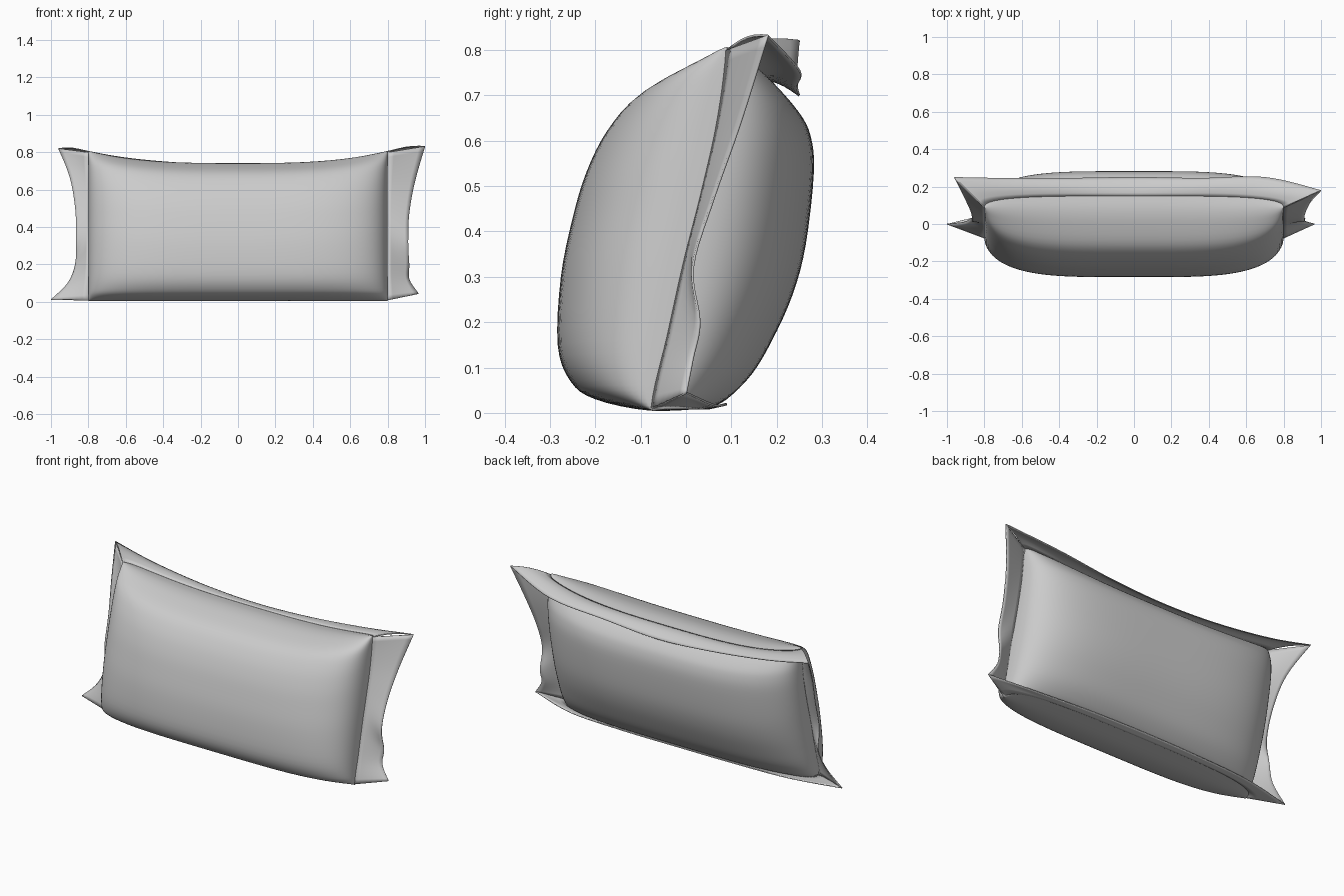
import bpy, bmesh, math
from mathutils import Vector

cube = bpy.data.objects.get("Cube")
if cube:
    bpy.data.objects.remove(cube, do_unlink=True)

fabric = bpy.data.materials.new("grey fabric")
fabric.use_nodes = True
GREY = (0.6, 0.6, 0.6, 1)
fabric.diffuse_color = GREY
bsdf = fabric.node_tree.nodes["Principled BSDF"]
bsdf.inputs["Base Color"].default_value = GREY
bsdf.inputs["Roughness"].default_value = 0.8

HALF = 0.8


def spline(points, t):
    """Smooth curve through the points, t from 0 to 1."""
    p = [Vector(q) for q in points]
    n = len(p) - 1
    i = min(int(t * n), n - 1)
    f = t * n - i
    a, b, c, d = p[max(i - 1, 0)], p[i], p[i + 1], p[min(i + 2, n)]
    return b + 0.5 * f * (c - a + f * (2 * a - 5 * b + 4 * c - d
                                       + f * (3 * (b - c) + d - a)))


def sheet(name, func, nu, nv, flip=False, thickness=0):
    """Grid surface from func(u, v), with both running 0 to 1."""
    bm = bmesh.new()
    grid = [[bm.verts.new(func(i / nu, j / nv)) for j in range(nv + 1)]
            for i in range(nu + 1)]
    for i in range(nu):
        for j in range(nv):
            quad = [grid[i][j], grid[i + 1][j], grid[i + 1][j + 1], grid[i][j + 1]]
            bm.faces.new(quad[::-1] if flip else quad)
    mesh = bpy.data.meshes.new(name)
    bm.to_mesh(mesh)
    bm.free()
    mesh.materials.append(fabric)
    mesh.shade_smooth()
    obj = bpy.data.objects.new(name, mesh)
    bpy.context.collection.objects.link(obj)
    if thickness:
        mod = obj.modifiers.new("cloth thickness", "SOLIDIFY")
        mod.thickness = thickness
        mod.offset = 0
    return obj


# Centre cross-section (y, z) of each panel, bottom to top
FRONT = [(0.05, 0.01), (-0.08, 0.005), (-0.2, 0.03), (-0.255, 0.07), (-0.283, 0.15),
         (-0.276, 0.3), (-0.25, 0.43), (-0.22, 0.53), (-0.175, 0.62),
         (-0.11, 0.69), (0, 0.73), (0.08, 0.742), (0.15, 0.735)]
BACK = [(0.05, 0.01), (0.09, 0.03), (0.145, 0.085), (0.19, 0.16), (0.235, 0.26),
        (0.264, 0.37), (0.282, 0.53), (0.275, 0.61), (0.25, 0.66),
        (0.2, 0.71), (0.15, 0.735)]
# Sideways lean of the end seam, evenly spaced in height
SEAM = [(-0.075, 0), (-0.04, 0), (-0.005, 0), (0.035, 0), (0.07, 0), (0.09, 0)]


def seam_y(z):
    return spline(SEAM, min(max(z / 0.74, 0), 1)).x


def panel(profile):
    def point(u, v):
        s = math.sin((u - 0.5) * math.pi)
        y, z = spline(profile, v)
        puff = max(1 - s ** 4, 0) ** 0.4
        y = seam_y(z) + (y - seam_y(z)) * puff
        return Vector((HALF * s, y, z + 0.065 * abs(s) ** 3 * z / 0.74))
    return point


front, back = panel(FRONT), panel(BACK)
sheet("front_panel", front, 56, 48)
sheet("back_panel", back, 56, 40, flip=True)

# Corners and wavy outer edges of the flange
TOP_L, TOP_R = (1, 0.18, 0.832), (-0.96, 0.25, 0.82)
LOW_L, LOW_R = (0.965, 0, 0.045), (-1, 0, 0.012)
LEFT_EDGE = [LOW_L, (0.915, 0.015, 0.12), (0.915, 0.03, 0.2), (0.91, 0.015, 0.32),
             (0.915, 0.06, 0.47), (0.945, 0.12, 0.64), TOP_L]
RIGHT_EDGE = [LOW_R, (-0.91, 0.01, 0.1), (-0.87, 0.03, 0.2), (-0.865, 0.015, 0.33),
              (-0.87, 0.06, 0.5), (-0.9, 0.13, 0.67), TOP_R]
TOP_EDGE = [TOP_R, (-0.7, 0.245, 0.765), (-0.35, 0.245, 0.72), (0, 0.25, 0.7),
            (0.35, 0.245, 0.72), (0.7, 0.25, 0.755), TOP_L]
LOW_EDGE = [LOW_R, (-0.7, 0.065, 0.015), (-0.35, 0.085, 0.018), (0, 0.09, 0.02),
            (0.35, 0.085, 0.018), (0.7, 0.06, 0.018), LOW_L]


def side_flange(edge, u_end):
    low, top = front(u_end, 0), front(u_end, 1)

    def point(u, v):
        inner = low.lerp(top, v)
        inner.y = seam_y(v * 0.74)
        return inner.lerp(spline(edge, v), u)
    return point


def long_flange(edge, v_end, bulge):
    def point(u, v):
        inner = front(u, v_end)
        # match the outer edge to the sine spacing of the panel
        outer = spline(edge, 0.5 + 0.5 * math.sin((u - 0.5) * math.pi))
        p = inner.lerp(outer, v)
        p.z += bulge * math.sin(math.pi * v)
        return p
    return point


sheet("left_flange", side_flange(LEFT_EDGE, 1), 6, 30, thickness=0.005)
sheet("right_flange", side_flange(RIGHT_EDGE, 0), 6, 30, thickness=0.005)
sheet("top_flange", long_flange(TOP_EDGE, 1, 0.012), 48, 6, thickness=0.005)
sheet("bottom_flange", long_flange(LOW_EDGE, 0, 0), 48, 4, thickness=0.005)
